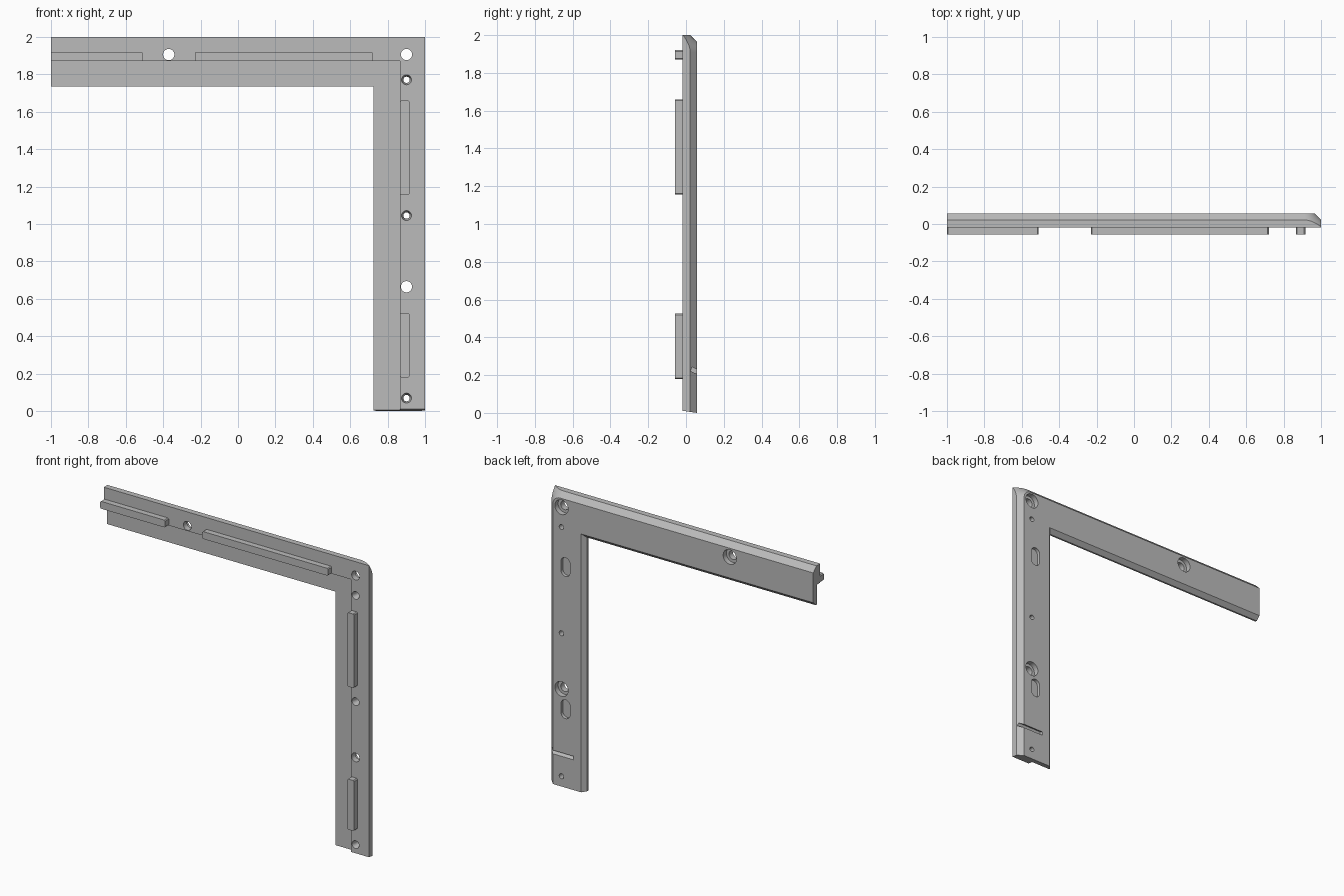
import bpy, bmesh, math
from mathutils import Matrix

cube = bpy.data.objects.get("Cube")
if cube:
    bpy.data.objects.remove(cube, do_unlink=True)

grey = bpy.data.materials.new("plain grey")
grey.use_nodes = True
colour = (0.5, 0.5, 0.5, 1)
grey.diffuse_color = colour
grey.node_tree.nodes["Principled BSDF"].inputs["Base Color"].default_value = colour

FRONT, STEP, BACK = -0.018, 0.018, 0.057   # depth levels of the frame
RIB_FRONT = -0.057


def add(name, bm):
    bmesh.ops.recalc_face_normals(bm, faces=bm.faces)
    mesh = bpy.data.meshes.new(name)
    bm.to_mesh(mesh)
    bm.free()
    mesh.materials.append(grey)
    obj = bpy.data.objects.new(name, mesh)
    bpy.context.collection.objects.link(obj)
    return obj


def loft(name, loop_a, ya, loop_b, yb):
    """Solid between two (x, z) outlines at two depths."""
    bm = bmesh.new()
    a = [bm.verts.new((x, ya, z)) for x, z in loop_a]
    b = [bm.verts.new((x, yb, z)) for x, z in loop_b]
    n = len(a)
    bm.faces.new(a)
    bm.faces.new(b[::-1])
    for i in range(n):
        j = (i + 1) % n
        bm.faces.new((a[i], b[i], b[j], a[j]))
    return add(name, bm)


def cone(name, x, z, ra, ya, rb, yb, stretch=0.0):
    """Round or slot-shaped solid along y."""
    def ring(r):
        pts = []
        for i in range(32):
            t = math.tau * (i + 0.5) / 32
            s = math.sin(t)
            pts.append((x + r * math.cos(t), z + r * s + math.copysign(stretch, s)))
        return pts
    return loft(name, ring(ra), ya, ring(rb), yb)


def combine(target, tool, operation="DIFFERENCE"):
    mod = target.modifiers.new("shape", "BOOLEAN")
    mod.operation, mod.solver, mod.object = operation, "EXACT", tool
    bpy.ops.object.select_all(action="DESELECT")
    bpy.context.view_layer.objects.active = target
    target.select_set(True)
    bpy.ops.object.modifier_apply(modifier=mod.name)
    bpy.data.objects.remove(tool, do_unlink=True)


def angle_outline(left, right, top, inner_x, inner_z, bottom):
    return [(left, top), (right, top), (right, bottom),
            (inner_x, bottom), (inner_x, inner_z), (left, inner_z)]


def tapered_outline(y):
    """Sloping outline with a rounded outer corner."""
    out, inn, bottom = 0.022 - y, y - 0.03, (BACK - y) * 0.15
    r = 0.09 + out
    pts = [(-1.1, 2 + out)]
    for i in range(13):
        t = math.pi / 2 * (1 - i / 12)
        pts.append((0.91 + r * math.cos(t), 1.91 + r * math.sin(t)))
    return pts + [(1 + out, bottom), (0.725 + inn, bottom),
                  (0.725 + inn, 1.735 + inn), (-1.1, 1.735 + inn)]


# Frame: angle plate, bevelled edges at the back, recessed inner margin in front
plate = angle_outline(-1, 1, 2, 0.725, 1.735, -0.05)
frame = loft("corner_frame", plate, FRONT, plate, BACK)
combine(frame, loft("taper", tapered_outline(-0.03), -0.03,
                    tapered_outline(0.07), 0.07), "INTERSECT")
margin = angle_outline(-1.1, 0.865, 1.87, 0.6, 1.6, -0.1)
combine(frame, loft("margin", margin, -0.1, margin, STEP))

# Bolt holes, counterbored at the back
for x, z in ((-0.37, 1.905), (0.9, 1.905), (0.9, 0.665)):
    combine(frame, cone("bolt", x, z, 0.03, -0.1, 0.03, 0.1))
    combine(frame, cone("bore", x, z, 0.05, 0.022, 0.05, 0.1))

# Screw holes, countersunk in front
for z in (1.77, 1.045, 0.07):
    combine(frame, cone("screw", 0.9, z, 0.017, -0.1, 0.017, 0.1))
    combine(frame, cone("sink", 0.9, z, 0.029, FRONT - 0.01, 0.017, 0.02))

# Blind slots at the back
for z in (1.505, 0.535):
    combine(frame, cone("slot", 0.87, z, 0.034, 0.035, 0.034, 0.1, 0.03))

# Slanted groove across the back of the leg
bm = bmesh.new()
bmesh.ops.create_cube(bm, size=1, matrix=Matrix.Translation((0.91, 0.06, 0.217))
                      @ Matrix.Rotation(math.radians(-25), 4, "X")
                      @ Matrix.Diagonal((0.2, 0.07, 0.022, 1)))
combine(frame, add("groove", bm))


# Raised ribs along the step
def rib(name, x0, x1, z0, z1):
    c = 0.006
    pts = [(x0 + c, z0), (x1 - c, z0), (x1, z0 + c), (x1, z1 - c),
           (x1 - c, z1), (x0 + c, z1), (x0, z1 - c), (x0, z0 + c)]
    return loft(name, pts, RIB_FRONT, pts, STEP + 0.002)


parts = [frame]
for name, x0, x1 in (("beam_rib_outer", -1, -0.51), ("beam_rib_inner", -0.23, 0.72)):
    parts.append(rib(name, x0, x1, 1.87, 1.92))
for name, z0, z1 in (("leg_rib_upper", 1.155, 1.66), ("leg_rib_lower", 0.18, 0.525)):
    parts.append(rib(name, 0.865, 0.915, z0, z1))

# Smooth the round walls, keep the edges sharp
bpy.ops.object.select_all(action="DESELECT")
for obj in parts:
    obj.select_set(True)
bpy.context.view_layer.objects.active = frame
bpy.ops.object.shade_smooth_by_angle(angle=math.radians(25))
